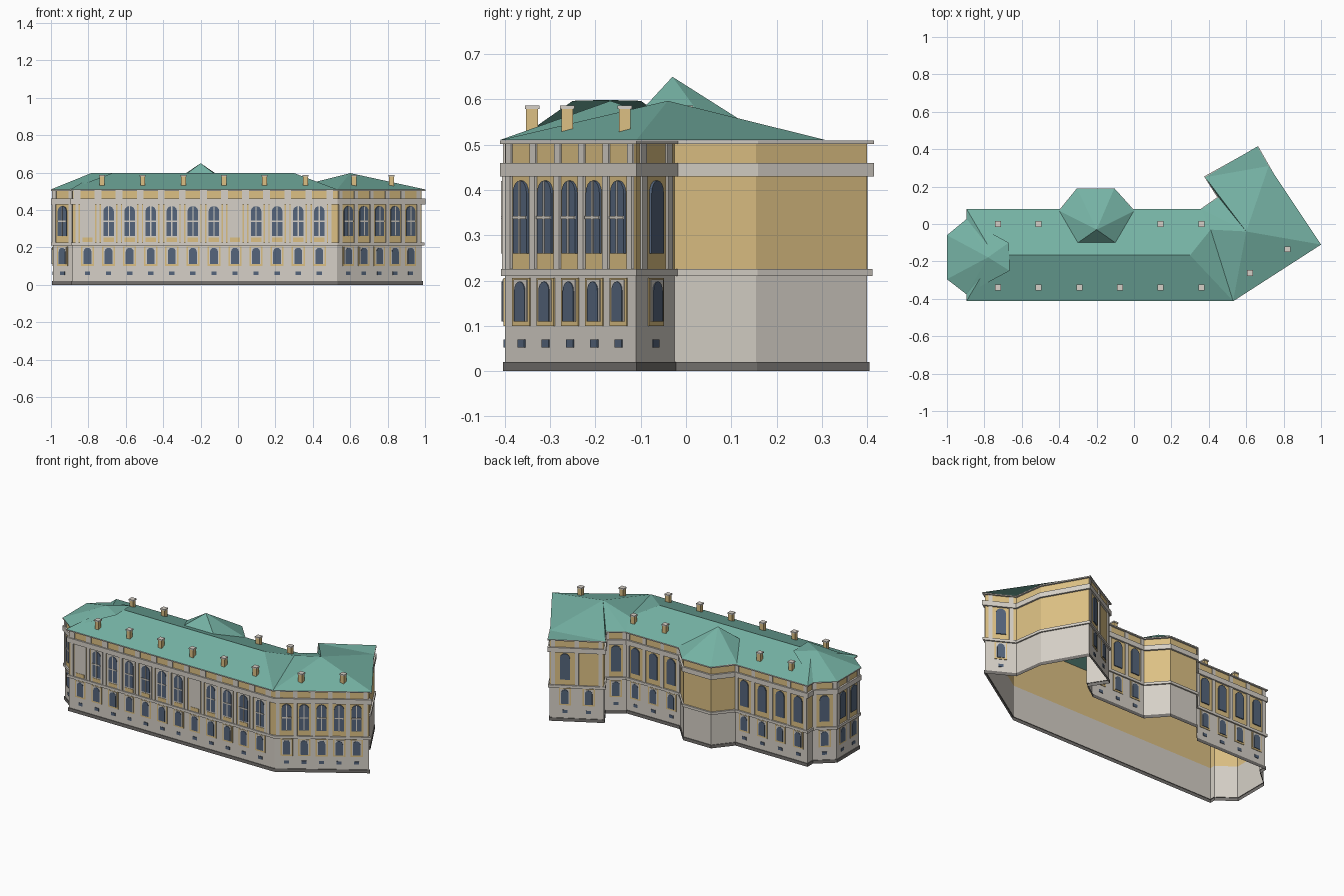
import bpy, bmesh, math
from mathutils import Vector

cube = bpy.data.objects.get("Cube")
if cube:
    bpy.data.objects.remove(cube, do_unlink=True)


def material(name, rgb):
    m = bpy.data.materials.new(name)
    m.use_nodes = True
    m.diffuse_color = (*rgb, 1)
    bsdf = next(n for n in m.node_tree.nodes if n.type == 'BSDF_PRINCIPLED')
    bsdf.inputs["Base Color"].default_value = (*rgb, 1)
    bsdf.inputs["Roughness"].default_value = 0.8
    return m


STONE = material("pale stone", (0.67, 0.63, 0.57))
OCHRE = material("ochre plaster", (0.72, 0.53, 0.23))
GREEN = material("green copper", (0.18, 0.45, 0.375))
GLASS = material("blue grey glass", (0.09, 0.13, 0.2))
PLINTH = material("dark stone", (0.18, 0.17, 0.16))


def finish(name, bm, mat):
    mesh = bpy.data.meshes.new(name)
    bm.to_mesh(mesh)
    bm.free()
    mesh.materials.append(mat)
    ob = bpy.data.objects.new(name, mesh)
    bpy.context.collection.objects.link(ob)
    return ob


# Footprint, anticlockwise from the front left corner
A, B, C, D, E, F, G = ((0.98, -0.11), (0.825, -0.025), (0.8, 0.155), (0.66, 0.4),
                       (0.39, 0.25), (0.46, 0.14), (0.36, 0.07))
FL, FR = (-0.885, -0.4), (0.53, -0.4)
BAY = [(-0.01, 0.07), (-0.11, 0.18), (-0.3, 0.18), (-0.39, 0.07)]
BL = (-0.885, 0.07)
APSE = [(-0.885, 0.02), (-0.99, -0.07), (-0.99, -0.29), (-0.885, -0.365)]
FOOT = [Vector(p) for p in (FL, FR, A, B, C, D, E, F, G, *BAY, BL, *APSE)]


def outward(p, q):
    d = (q - p).normalized()
    return Vector((d.y, -d.x))


def offset_ring(o):
    ring = []
    for i, p in enumerate(FOOT):
        n1 = outward(FOOT[i - 1], p)
        n2 = outward(p, FOOT[(i + 1) % len(FOOT)])
        ring.append(p + (n1 + n2) * (o / (1 + n1.dot(n2))))
    return ring


def sweep(name, profile, mat):
    """Carry a profile of (offset, height) points round the footprint."""
    bm = bmesh.new()
    rows = [[bm.verts.new((p.x, p.y, z)) for p in offset_ring(o)] for o, z in profile]
    n = len(FOOT)
    for low, high in zip(rows, rows[1:]):
        for i in range(n):
            j = (i + 1) % n
            bm.faces.new((low[i], low[j], high[j], high[i]))
    return finish(name, bm, mat)


def moulding(name, z0, z1, o):
    sweep(name, [(0, z0), (o, z0), (o, z1), (0, z1)], STONE)


# Walls and mouldings
sweep("plinth", [(0.004, 0), (0.004, 0.02), (0, 0.02)], PLINTH)
sweep("lower_walls", [(0, 0.02), (0, 0.218)], STONE)
sweep("upper_walls", [(0, 0.218), (0, 0.508)], OCHRE)
moulding("string_course", 0.21, 0.226, 0.009)
moulding("entablature", 0.43, 0.46, 0.011)
moulding("eaves_cornice", 0.502, 0.509, 0.011)

# Facade plates are gathered into one mesh per kind
plates = {}


def plate(kind, mat, frame, outline, depth):
    bm = plates.setdefault(kind, (bmesh.new(), mat))[0]
    origin, along, out = frame

    def ring(o):
        pts = [origin + along * u + out * o for u, z in outline]
        return [bm.verts.new((p.x, p.y, z)) for p, (u, z) in zip(pts, outline)]
    back, front = ring(0), ring(depth)
    bm.faces.new(front)
    for i in range(len(outline)):
        j = (i + 1) % len(outline)
        bm.faces.new((back[i], back[j], front[j], front[i]))


def rect(w, z0, z1, u=0):
    return [(u - w / 2, z0), (u + w / 2, z0), (u + w / 2, z1), (u - w / 2, z1)]


def arch(w, z0, z1, steps=8):
    r = w / 2
    top = [(r * math.cos(math.pi * i / steps), z1 - r + r * math.sin(math.pi * i / steps))
           for i in range(steps + 1)]
    return [(-r, z0), (r, z0)] + top


def pilaster(frame, width, block):
    plate("pilasters", STONE, frame, rect(width, 0.226, 0.43), 0.006)
    plate("frieze_blocks", STONE, frame, rect(block, 0.46, 0.502), 0.004)


def facade(p, q, count, m0=0.0, m1=0.0, rich=False, bars=False, blank=()):
    p, q = Vector(p), Vector(q)
    along, out = (q - p).normalized(), outward(p, q)
    pitch = ((q - p).length - m0 - m1) / count
    width, block = (0.018, 0.036) if rich else (0.022, 0.024)
    for i in range(count + 1):
        edge = m0 + pitch * i
        edge = min(max(edge, width / 2), (q - p).length - width / 2)
        pilaster((p + along * edge, along, out), width, block)
    for i in range(count):
        f = (p + along * (m0 + pitch * (i + 0.5)), along, out)
        # Lower storey and basement
        plate("lower_window_frames", OCHRE, f, rect(0.07, 0.1, 0.206), 0.003)
        plate("lower_window_surrounds", STONE, f, rect(0.054, 0.11, 0.203), 0.005)
        plate("lower_window_glass", GLASS, f, arch(0.042, 0.11, 0.198), 0.007)
        plate("basement_windows", GLASS, f, rect(0.028, 0.052, 0.07), 0.003)
        # Upper storey
        if rich:
            plate("upper_surrounds", STONE, f, rect(0.08, 0.226, 0.43), 0.003)
            plate("aprons", OCHRE, f, rect(0.056, 0.23, 0.252), 0.005)
        if i in blank:
            continue
        plate("upper_window_glass", GLASS, f, arch(0.056, 0.26, 0.421), 0.006)
        if bars:
            plate("mullions", STONE, f, rect(0.006, 0.26, 0.42), 0.008)
            plate("transoms", STONE, f, rect(0.056, 0.336, 0.343), 0.0085)


facade(FL, FR, 12, 0.024, 0.039, rich=True, bars=True, blank=(0, 7))
facade(FR, A, 5, 0.02, 0.02, bars=True)
facade(A, B, 1, 0.03, 0.03)
facade(D, E, 2, 0.02, 0.02, blank=(1,))
facade(F, G, 1)
facade(G, BAY[0], 3)
facade(BAY[3], BL, 4)
facade(APSE[0], APSE[1], 1)
facade(APSE[1], APSE[2], 2)
facade(APSE[2], APSE[3], 1, bars=True)
for kind, (bm, mat) in plates.items():
    finish(kind, bm, mat)

# Roofs
EAVE, RIDGE = 0.51, 0.597


def sheet(name, points, faces):
    bm = bmesh.new()
    vs = [bm.verts.new(p) for p in points]
    for f in faces:
        face = bm.faces.new([vs[i] for i in f])
        face.normal_update()
        if face.normal.z < 0:
            face.normal_flip()
    return finish(name, bm, GREEN)


def fan_roof(name, apex, ring):
    n = len(ring)
    sheet(name, [apex, *ring], [(0, i + 1, (i + 1) % n + 1) for i in range(n)])


corner, valley, inner = (0.53, -0.412, EAVE), (0.41, -0.03, 0.549), (0.36, 0.08, EAVE)
sheet("main_roof",
      [(-0.895, -0.412, EAVE), corner, valley, inner, (-0.895, 0.08, EAVE),
       (-0.75, -0.167, RIDGE), (0.3, -0.167, RIDGE)],
      [(0, 1, 6, 5), (6, 1, 2), (6, 2, 3, 4, 5), (5, 4, 0)])

side, tip, end = (0.72, 0.31, EAVE), (0.66, 0.415, EAVE), (0.38, 0.25, EAVE)
fan_roof("wing_roof", (0.6, -0.04, RIDGE),
         [corner, (1.0, -0.11, EAVE), side, end, (0.452, 0.143, EAVE), inner, valley])
sheet("wing_end_roof", [side, tip, end], [(0, 1, 2)])

fan_roof("left_pavilion_roof", (-0.78, -0.178, RIDGE + 0.002),
         [(-1.0, -0.06, EAVE), (-1.0, -0.295, EAVE), (-0.897, -0.375, EAVE),
          (-0.665, -0.25, RIDGE), (-0.67, -0.1, RIDGE), (-0.897, 0.025, EAVE)])
fan_roof("rear_bay_roof", (-0.2, -0.03, 0.65),
         [(-0.1, -0.1, 0.574), (0.0, 0.07, EAVE + 0.003), (-0.105, 0.191, EAVE),
          (-0.305, 0.191, EAVE), (-0.4, 0.07, EAVE + 0.003), (-0.3, -0.1, 0.574)])


# Chimneys
def box(bm, x, y, z0, z1, w):
    vs = bmesh.ops.create_cube(bm, size=1)["verts"]
    bmesh.ops.scale(bm, vec=(w, w, z1 - z0), verts=vs)
    bmesh.ops.translate(bm, vec=(x, y, (z0 + z1) / 2), verts=vs)


xs = [-0.727 + 0.2174 * i for i in range(6)]
spots = [(x, -0.34) for x in xs] + [(xs[i], 0.0) for i in (0, 1, 4, 5)]
spots += [(0.62, -0.262), (0.82, -0.135)]
stacks, caps = bmesh.new(), bmesh.new()
for x, y in spots:
    box(stacks, x, y, 0.525, 0.58, 0.026)
    box(caps, x, y, 0.579, 0.587, 0.032)
finish("chimney_stacks", stacks, OCHRE)
finish("chimney_caps", caps, STONE)
